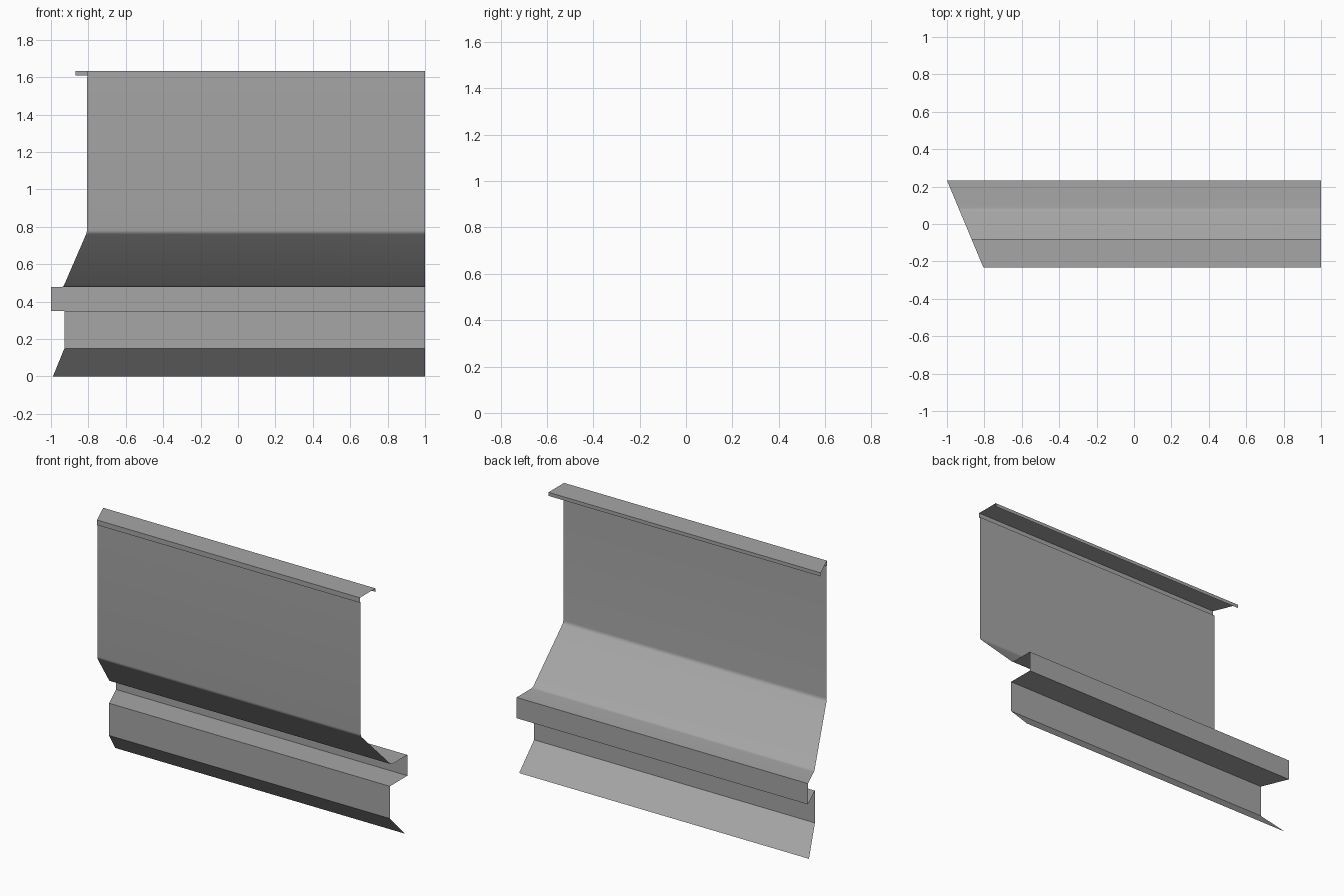
import bpy, bmesh, math
from mathutils import Vector

if "Cube" in bpy.data.objects:
    bpy.data.objects.remove(bpy.data.objects["Cube"])

# Cross-section (y, z, bend radius) of the folded sheet, bottom to top
PROFILE = [
    (0.208, 0.0, 0), (0.061, 0.15, 0), (0.061, 0.35, 0),      # kick-out foot
    (0.233, 0.35, 0), (0.233, 0.479, 0),                      # rear channel
    (0.075, 0.479, 0.014), (-0.225, 0.769, 0.014),            # sloped web
    (-0.225, 1.601, 0), (-0.233, 1.601, 0),                   # tall wall
    (-0.233, 1.632, 0), (-0.08, 1.632, 0), (-0.08, 1.61, 0),  # top flange and lip
]


def rounded(profile, steps=4):
    """Replace corners that have a radius with a short curve."""
    pts = []
    for i, (y, z, r) in enumerate(profile):
        p = Vector((y, z))
        if not r:
            pts.append(p)
            continue
        a = p + (Vector(profile[i - 1][:2]) - p).normalized() * r
        b = p + (Vector(profile[i + 1][:2]) - p).normalized() * r
        for k in range(steps + 1):
            t = k / steps
            pts.append(a * (1 - t) ** 2 + p * 2 * t * (1 - t) + b * t * t)
    return pts


def mitre_x(y):
    """Left end is cut at an angle: further back reaches further left."""
    return -0.805 - (y + 0.233) * 0.195 / 0.466


# Folded metal sheet, square on the right and mitred on the left
bm = bmesh.new()
rows = [(bm.verts.new((mitre_x(p.x), p.x, p.y)), bm.verts.new((1.0, p.x, p.y)))
        for p in rounded(PROFILE)]
for (l0, r0), (l1, r1) in zip(rows, rows[1:]):
    bm.faces.new((l0, r0, r1, l1))
mesh = bpy.data.meshes.new("folded_trim_sheet")
bm.to_mesh(mesh)
bm.free()

sheet = bpy.data.objects.new("folded_trim_sheet", mesh)
bpy.context.collection.objects.link(sheet)

grey = bpy.data.materials.new("plain grey")
grey.diffuse_color = (0.38, 0.38, 0.38, 1)
grey.use_nodes = True
grey.node_tree.nodes["Principled BSDF"].inputs["Base Color"].default_value = grey.diffuse_color
mesh.materials.append(grey)

# Smooth the small bends, keep the folds sharp
bpy.context.view_layer.objects.active = sheet
sheet.select_set(True)
bpy.ops.object.shade_smooth_by_angle(angle=math.radians(30))
